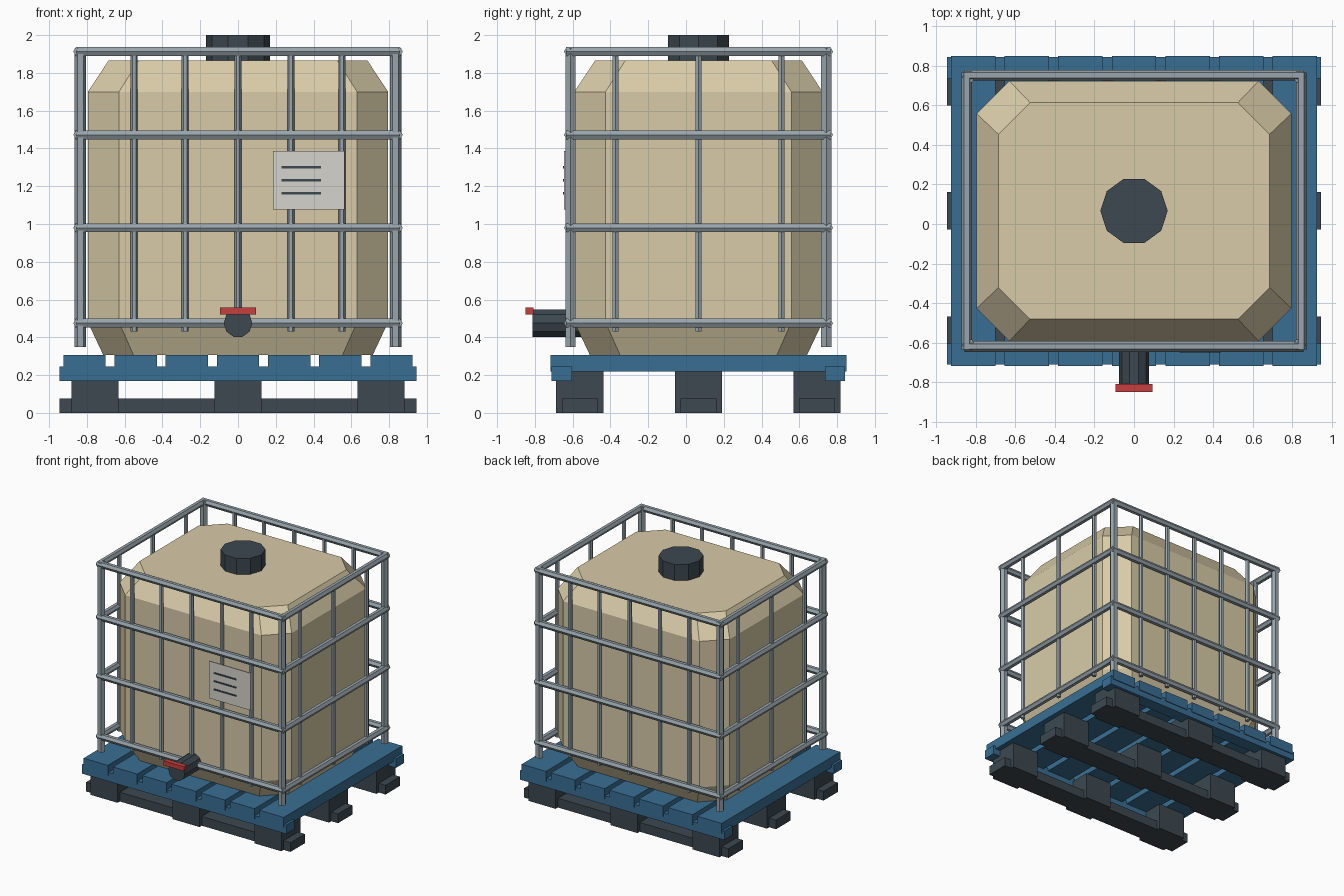
import bpy, bmesh, math
from mathutils import Vector

cube = bpy.data.objects.get("Cube")
if cube:
    bpy.data.objects.remove(cube, do_unlink=True)

YC = 0.066  # depth centre of tank, cage and pallet


def material(name, r, g, b):
    def lin(c):
        c /= 255
        return c / 12.92 if c < 0.04 else ((c + 0.055) / 1.055) ** 2.4
    col = (lin(r), lin(g), lin(b), 1)
    m = bpy.data.materials.new(name)
    m.use_nodes = True
    m.diffuse_color = col
    m.node_tree.nodes["Principled BSDF"].inputs["Base Color"].default_value = col
    return m


CREAM = material("cream_plastic", 216, 203, 168)
BLUE = material("blue_deck", 57, 110, 148)
DARK = material("dark_plastic", 60, 72, 80)
STEEL = material("galvanised_steel", 152, 165, 172)
RED = material("red_handle", 198, 62, 62)
PAPER = material("label_grey", 214, 212, 204)


def loft(name, rings, mat):
    """Skin a stack of equal rings and cap both ends."""
    bm = bmesh.new()
    loops = [[bm.verts.new(p) for p in ring] for ring in rings]
    n = len(loops[0])
    for a, b in zip(loops, loops[1:]):
        for i in range(n):
            j = (i + 1) % n
            bm.faces.new((a[i], a[j], b[j], b[i]))
    bm.faces.new(loops[0][::-1])
    bm.faces.new(loops[-1])
    bmesh.ops.recalc_face_normals(bm, faces=bm.faces)
    mesh = bpy.data.meshes.new(name)
    bm.to_mesh(mesh)
    bm.free()
    mesh.materials.append(mat)
    obj = bpy.data.objects.new(name, mesh)
    bpy.context.collection.objects.link(obj)
    return obj


def box(name, x, y, z, mat):
    """Box from (min, max) pairs."""
    rings = [[(x[0], y[0], h), (x[1], y[0], h), (x[1], y[1], h), (x[0], y[1], h)] for h in z]
    return loft(name, rings, mat)


def prism(name, start, end, radius, sides, mat, corner=(1, 0, 0)):
    """Straight bar with one cross-section corner pointing along 'corner'."""
    start, end, u = Vector(start), Vector(end), Vector(corner)
    v = (end - start).normalized().cross(u)
    steps = [2 * math.pi * i / sides for i in range(sides)]
    ring = [(u * math.cos(t) + v * math.sin(t)) * radius for t in steps]
    return loft(name, [[start + p for p in ring], [end + p for p in ring]], mat)


def octagon(hx, hy, cut, z):
    """Rectangle with cut corners at height z."""
    pts = []
    for sx, sy in ((1, 1), (-1, 1), (-1, -1), (1, -1)):
        pair = [(sx * hx, YC + sy * (hy - cut), z), (sx * (hx - cut), YC + sy * hy, z)]
        pts += pair if sx * sy > 0 else pair[::-1]
    return pts


# Pallet: runners, blocks, cross beams and deck boards
for row, dy in zip(("front", "middle", "back"), (-0.628, 0, 0.628)):
    y = YC + dy
    box(f"{row}_runner", (-0.945, 0.945), (y - 0.095, y + 0.095), (0, 0.077), DARK)
    for side, x in zip(("right", "centre", "left"), (-0.757, 0, 0.757)):
        box(f"{row}_{side}_block", (x - 0.125, x + 0.125), (y - 0.125, y + 0.125), (0, 0.22), DARK)
for row, s in (("front", -1), ("back", 1)):
    y = YC + s * 0.723
    box(f"{row}_cross_beam", (-0.945, 0.945), (y - 0.054, y + 0.054), (0.17, 0.245), BLUE)
for i in range(7):
    x = (i - 3) * 0.271
    box(f"deck_board_{i + 1}", (x - 0.112, x + 0.112), (YC - 0.783, YC + 0.783), (0.22, 0.306), BLUE)

# Tank with bevelled corners, top and base
loft("tank", [
    octagon(0.713, 0.575, 0.16, 0.306),
    octagon(0.795, 0.657, 0.165, 0.48),
    octagon(0.795, 0.657, 0.165, 1.70),
    octagon(0.685, 0.547, 0.16, 1.866),
], CREAM)
prism("filler_lid", (0, YC, 1.85), (0, YC, 2.0), 0.17, 10, DARK)

# Outlet valve and handle
prism("outlet_valve", (0, -0.812, 0.475), (0, -0.5, 0.475), 0.076, 10, DARK)
box("valve_handle", (-0.094, 0.094), (-0.849, -0.808), (0.52, 0.557), RED)

# Cage: corner posts, horizontal rails and upright bars
PX, PY = 0.835, 0.677
for s in (-1, 1):
    side = "left" if s > 0 else "right"
    face = "back" if s > 0 else "front"
    for t in (-1, 1):
        x, y = s * PX, YC + t * PY
        prism(f"{side}_{'back' if t > 0 else 'front'}_post", (x, y, 0.35), (x, y, 1.93), 0.0315, 6, STEEL)
    for i, z in enumerate((0.475, 0.98, 1.472, 1.913)):
        y = YC + s * (PY + 0.008)
        prism(f"{face}_rail_{i + 1}", (-0.857, y, z), (0.857, y, z), 0.027, 6, STEEL, (0, 1, 0))
        x = s * (PX + 0.01)
        prism(f"{side}_rail_{i + 1}", (x, YC - 0.7, z), (x, YC + 0.7, z), 0.027, 6, STEEL)
    for i, x in enumerate((-0.55, -0.28, 0, 0.28, 0.55)):
        y = YC + s * PY
        prism(f"{face}_bar_{i + 1}", (x, y, 0.43), (x, y, 1.91), 0.018, 6, STEEL)
    for i, dy in enumerate((-0.44, 0, 0.44)):
        x = s * PX
        prism(f"{side}_bar_{i + 1}", (x, YC + dy, 0.43), (x, YC + dy, 1.91), 0.018, 6, STEEL)

# Information plate with plain printed lines
box("info_plate", (0.185, 0.565), (-0.645, -0.636), (1.077, 1.387), PAPER)
for i, z in enumerate((1.163, 1.232, 1.30)):
    box(f"plate_line_{i + 1}", (0.23, 0.44), (-0.65, -0.644), (z - 0.006, z + 0.006), DARK)
